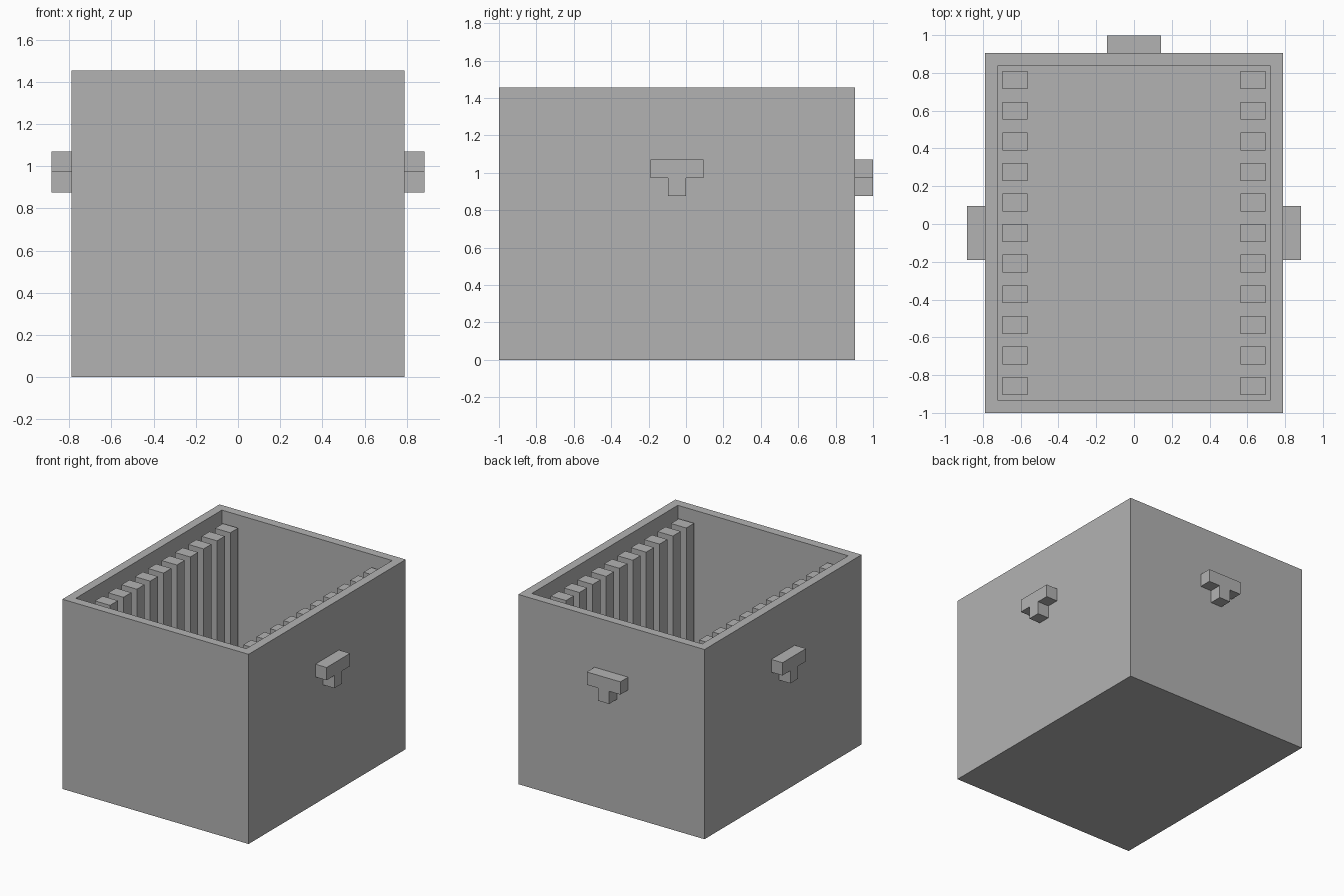
import bpy
import bmesh
from math import pi
from mathutils import Matrix, Vector

cube = bpy.data.objects.get("Cube")
if cube:
    bpy.data.objects.remove(cube, do_unlink=True)

grey = bpy.data.materials.new("plain grey")
grey.use_nodes = True
COLOUR = (0.45, 0.45, 0.45, 1)
grey.diffuse_color = COLOUR
grey.node_tree.nodes["Principled BSDF"].inputs["Base Color"].default_value = COLOUR

UNIT = 0.095                # wall, rib and handle thickness
HALF_X, HALF_Y, HEIGHT = 0.79, 0.952, 1.455
CENTRE_Y = -0.048
RIBS, RIB_DEPTH, RIB_TOP = 11, 0.13, 1.37


def finish(name, bm):
    bmesh.ops.recalc_face_normals(bm, faces=bm.faces)
    mesh = bpy.data.meshes.new(name)
    bm.to_mesh(mesh)
    bm.free()
    mesh.materials.append(grey)
    obj = bpy.data.objects.new(name, mesh)
    bpy.context.collection.objects.link(obj)
    return obj


def add_box(bm, low, high):
    low, high = Vector(low), Vector(high)
    matrix = Matrix.Translation((low + high) / 2) @ Matrix.Diagonal((*(high - low), 1))
    return bmesh.ops.create_cube(bm, size=1, matrix=matrix)


# Open box: inset the top face and push it down to the floor
bm = bmesh.new()
add_box(bm, (-HALF_X, CENTRE_Y - HALF_Y, 0), (HALF_X, CENTRE_Y + HALF_Y, HEIGHT))
bm.normal_update()
top = max(bm.faces, key=lambda f: f.calc_center_median().z)
bmesh.ops.inset_region(bm, faces=[top], thickness=UNIT)
well = bmesh.ops.extrude_face_region(bm, geom=[top])
floor_verts = [v for v in well["geom"] if isinstance(v, bmesh.types.BMVert)]
bmesh.ops.translate(bm, verts=floor_verts, vec=(0, 0, UNIT - HEIGHT))
if top.is_valid:
    bmesh.ops.delete(bm, geom=[top], context="FACES")
finish("box_shell", bm)

# Rows of upright ribs forming slots along both inner side walls
inner_x = HALF_X - UNIT
first_y = CENTRE_Y - HALF_Y + UNIT
pitch = (2 * HALF_Y - 3 * UNIT) / (RIBS - 1)
for side, sign in (("left", 1), ("right", -1)):
    bm = bmesh.new()
    for i in range(RIBS):
        y = first_y + i * pitch
        xs = sorted((sign * inner_x, sign * (inner_x - RIB_DEPTH)))
        add_box(bm, (xs[0], y, UNIT), (xs[1], y + UNIT, RIB_TOP))
    finish(side + "_slot_ribs", bm)

# T-shaped handles: one profile, extruded outward and turned to each wall
BAR, STEM = 1.5 * UNIT, 0.5 * UNIT
Z_LOW, Z_MID, Z_HIGH = 0.875, 0.972, 1.07
half_profile = [(STEM, Z_LOW), (STEM, Z_MID), (BAR, Z_MID), (BAR, Z_HIGH)]
profile = half_profile + [(-x, z) for x, z in reversed(half_profile)]
for name, reach, angle in (("back_handle", HALF_Y, 0),
                           ("left_handle", HALF_X, -pi / 2),
                           ("right_handle", HALF_X, pi / 2)):
    bm = bmesh.new()
    face = bm.faces.new([bm.verts.new((x, reach, z)) for x, z in profile])
    out = bmesh.ops.extrude_face_region(bm, geom=[face])
    moved = [v for v in out["geom"] if isinstance(v, bmesh.types.BMVert)]
    bmesh.ops.translate(bm, verts=moved, vec=(0, UNIT, 0))
    place = Matrix.Translation((0, CENTRE_Y, 0)) @ Matrix.Rotation(angle, 4, "Z")
    bmesh.ops.transform(bm, matrix=place, verts=bm.verts)
    finish(name, bm)
